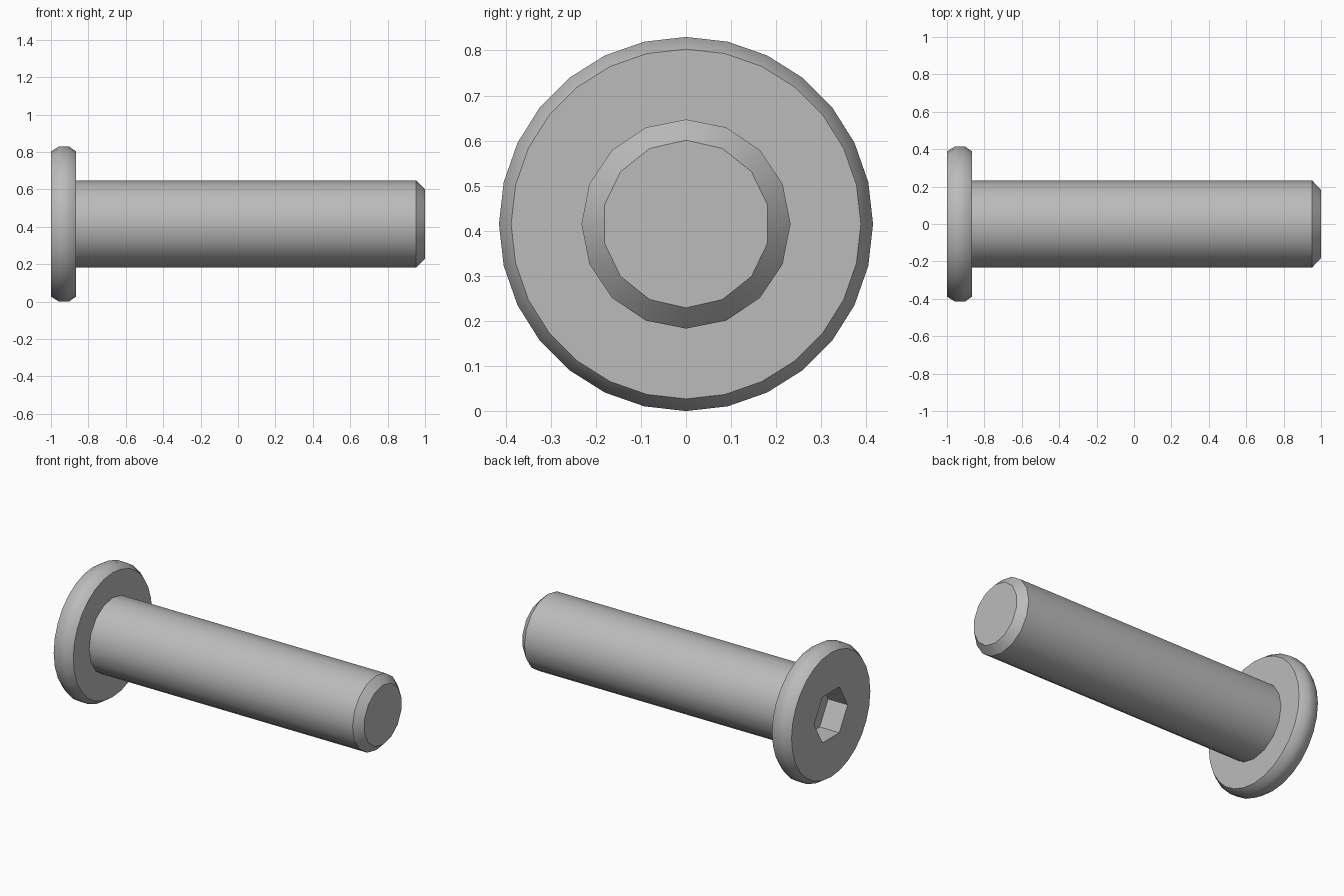
import bpy
import bmesh
import math

cube = bpy.data.objects.get("Cube")
if cube:
    bpy.data.objects.remove(cube, do_unlink=True)

AXIS_Z = 0.415  # height of the bolt axis

steel = bpy.data.materials.new("grey steel")
steel.use_nodes = True
GREY = (0.50, 0.50, 0.50, 1)
steel.diffuse_color = GREY
steel.node_tree.nodes["Principled BSDF"].inputs["Base Color"].default_value = GREY


def ring(bm, x, radius, sides, start=0.0):
    """Closed loop of edges around the x axis; start is measured from the top."""
    verts = []
    for i in range(sides):
        a = start + 2 * math.pi * i / sides
        verts.append(bm.verts.new((x, radius * math.sin(a), AXIS_Z + radius * math.cos(a))))
    return [bm.edges.new((verts[i], verts[(i + 1) % sides])) for i in range(sides)]


def loft(bm, rings):
    for a, b in zip(rings, rings[1:]):
        bmesh.ops.bridge_loops(bm, edges=a + b)


def cap(bm, loop):
    bmesh.ops.contextual_create(bm, geom=loop)


def finish(bm, name):
    bmesh.ops.recalc_face_normals(bm, faces=bm.faces)
    mesh = bpy.data.meshes.new(name)
    bm.to_mesh(mesh)
    bm.free()
    mesh.materials.append(steel)
    obj = bpy.data.objects.new(name, mesh)
    bpy.context.collection.objects.link(obj)
    bpy.ops.object.select_all(action='DESELECT')
    obj.select_set(True)
    bpy.context.view_layer.objects.active = obj
    bpy.ops.object.shade_smooth_by_angle(angle=math.radians(40))


# Head: socket floor, socket mouth, bevelled rim, underside
bm = bmesh.new()
socket_floor = ring(bm, -0.78, 0.165, 6, math.radians(30))
loft(bm, [
    socket_floor,
    ring(bm, -1.0, 0.165, 6, math.radians(30)),
    ring(bm, -1.0, 0.388, 28),
    ring(bm, -0.957, 0.415, 28),
    ring(bm, -0.905, 0.415, 28),
    ring(bm, -0.865, 0.388, 28),
    ring(bm, -0.865, 0.232, 16),
])
cap(bm, socket_floor)
finish(bm, "head")

# Shank with a chamfered tip
bm = bmesh.new()
tip = ring(bm, 1.0, 0.186, 14)
loft(bm, [ring(bm, -0.865, 0.232, 16), ring(bm, 0.953, 0.232, 16), tip])
cap(bm, tip)
finish(bm, "shank")
